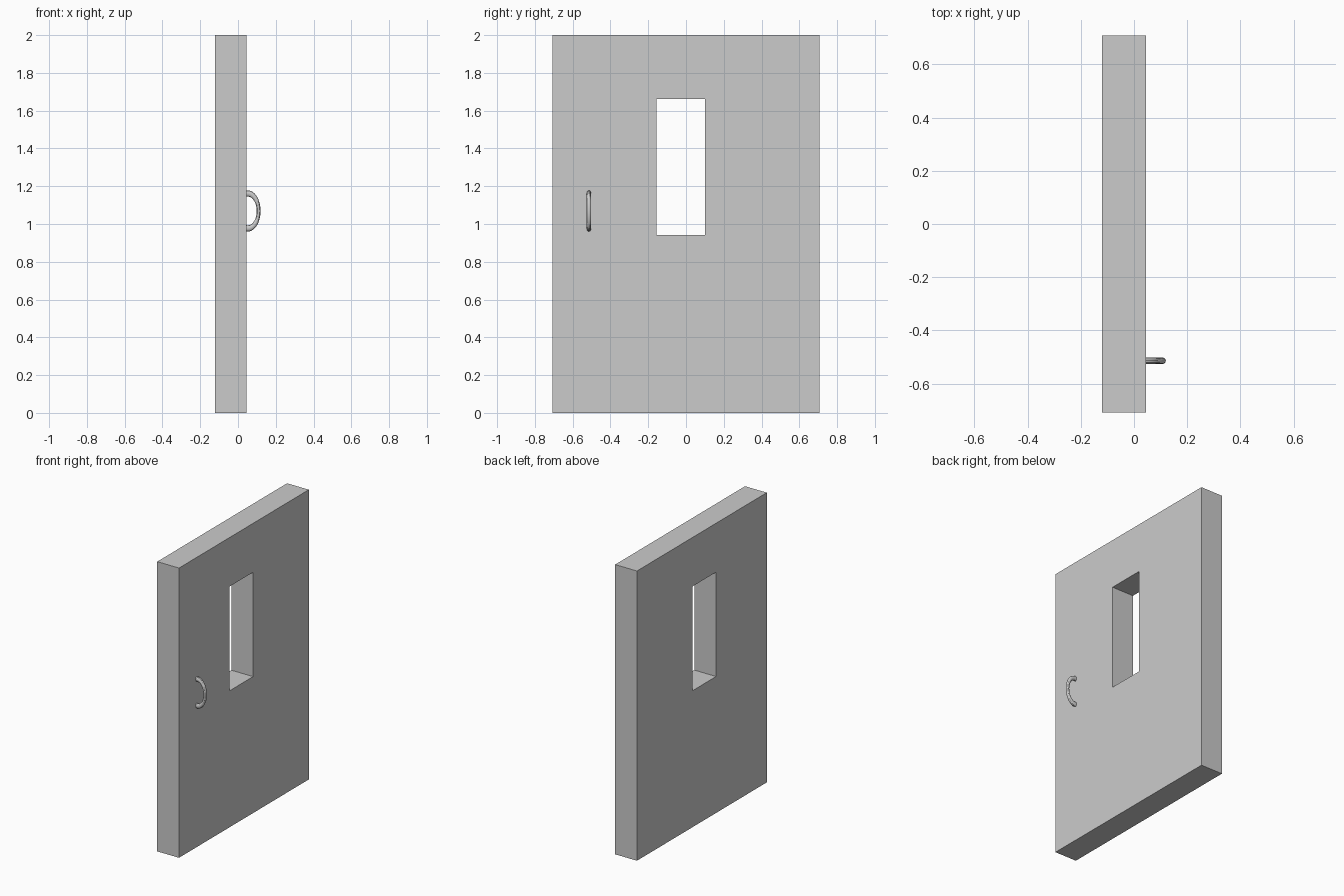
import bpy
import math

if "Cube" in bpy.data.objects:
    bpy.data.objects.remove(bpy.data.objects["Cube"])


def box(name, lo, hi):
    """Axis-aligned box between two corners."""
    bpy.ops.mesh.primitive_cube_add(size=1, location=[(a + b) / 2 for a, b in zip(lo, hi)])
    ob = bpy.context.object
    ob.name = name
    ob.scale = [b - a for a, b in zip(lo, hi)]
    bpy.ops.object.transform_apply(location=False, rotation=False, scale=True)
    return ob


# Window cutter and door slab
cutter = box("window_cutter", (-0.3, -0.155, 0.942), (0.3, 0.10, 1.662))
cutter.hide_render = True
door = box("door_panel", (-0.121, -0.708, 0.0), (0.045, 0.708, 2.0))

# Cut the window straight through the slab
cut = door.modifiers.new("window_opening", "BOOLEAN")
cut.operation = "DIFFERENCE"
cut.solver = "EXACT"
cut.object = cutter
bpy.ops.object.modifier_apply(modifier=cut.name)
bpy.data.objects.remove(cutter)

# Pull handle: flattened ring half sunk into the slab
bpy.ops.mesh.primitive_torus_add(
    major_radius=0.0925, minor_radius=0.0165,
    major_segments=48, minor_segments=12,
    location=(0.052, -0.514, 1.069), rotation=(math.pi / 2, 0, 0))
handle = bpy.context.object
handle.name = "pull_handle"
handle.scale = (0.62, 1.0, 0.7)
bpy.ops.object.transform_apply(location=False, rotation=True, scale=True)
bpy.ops.object.shade_smooth_by_angle()
